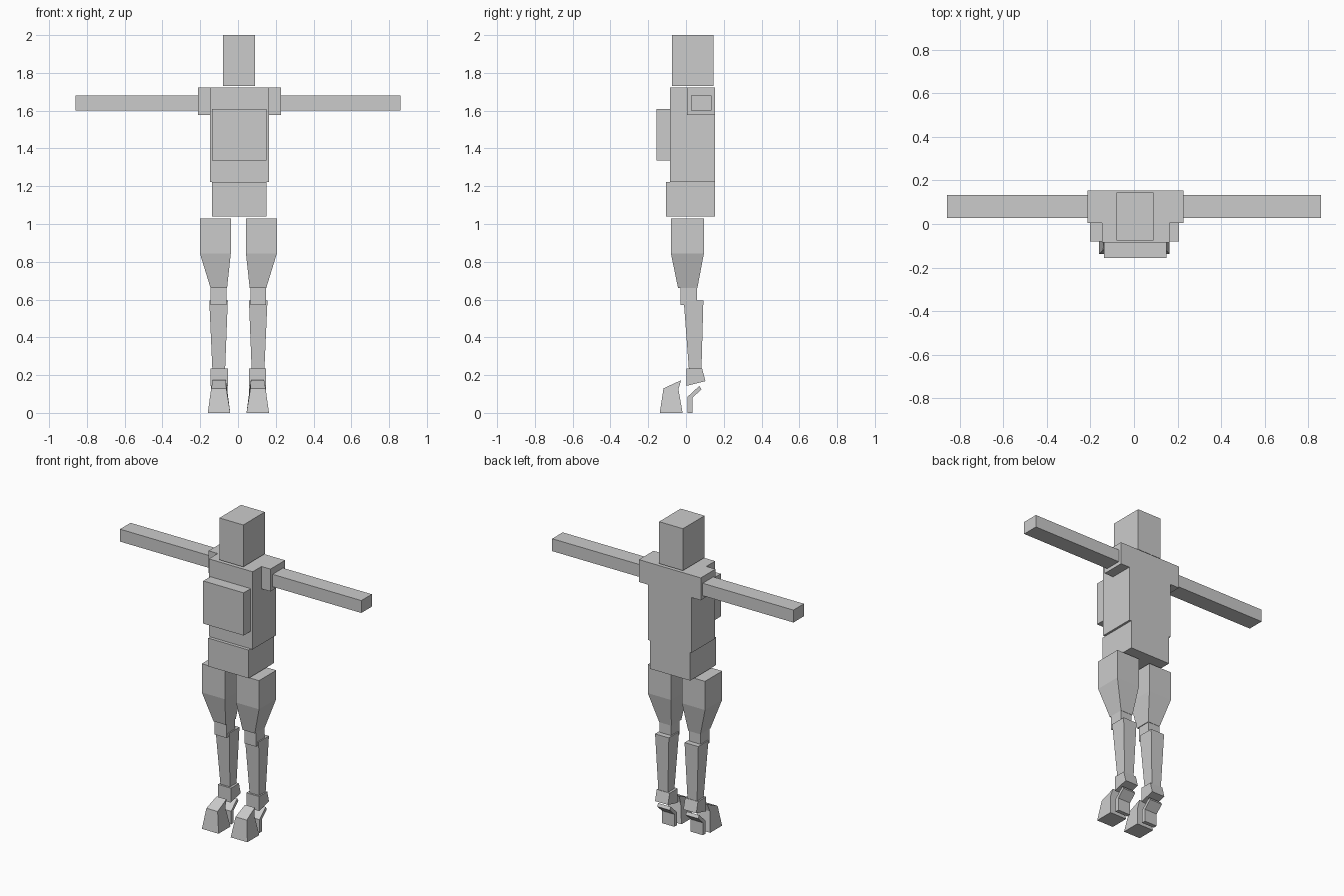
import bpy, bmesh

if "Cube" in bpy.data.objects:
    bpy.data.objects.remove(bpy.data.objects["Cube"])

LEG_AXIS = 0.002  # the legs mirror about this x


def finish(name, bm, mirrored):
    bmesh.ops.recalc_face_normals(bm, faces=bm.faces)
    mesh = bpy.data.meshes.new(name)
    bm.to_mesh(mesh)
    bm.free()
    ob = bpy.data.objects.new(name, mesh)
    bpy.context.collection.objects.link(ob)
    if mirrored:
        ob.location.x = LEG_AXIS
        ob.modifiers.new("Mirror", 'MIRROR').use_mirror_merge = False
    return ob


def loft(name, sections, mirrored=False):
    """Join loops of equal length into a closed solid."""
    bm = bmesh.new()
    rings = [[bm.verts.new(p) for p in s] for s in sections]
    n = len(rings[0])
    for a, b in zip(rings, rings[1:]):
        for i in range(n):
            j = (i + 1) % n
            bm.faces.new((a[i], a[j], b[j], b[i]))
    bm.faces.new(rings[0][::-1])
    bm.faces.new(rings[-1])
    return finish(name, bm, mirrored)


def rect(z, x0, x1, y0, y1):
    return [(x0, y0, z), (x1, y0, z), (x1, y1, z), (x0, y1, z)]


def box(name, x, y, z):
    return loft(name, [rect(h, *x, *y) for h in z])


def side_prism(name, profile):
    """Side profile points (y, z, x_inner, x_outer), built for both legs."""
    return loft(name, [[(p[k], p[0], p[1]) for p in profile] for k in (2, 3)], True)


# Head and body
box("head", (-0.08, 0.09), (-0.075, 0.145), (1.73, 2.0))
box("torso", (-0.148, 0.164), (-0.085, 0.154), (1.222, 1.722))
box("chest_plate", (-0.138, 0.15), (-0.157, -0.085), (1.335, 1.61))
box("pelvis", (-0.138, 0.15), (-0.106, 0.154), (1.04, 1.222))

# Shoulders and arms
for side, sx, inner in (("left", 0.228, 0.164), ("right", -0.213, -0.148)):
    end = 0.86 if sx > 0 else -0.86
    box(side + "_shoulder", sorted((inner, sx)), (0.005, 0.154), (1.578, 1.722))
    box(side + "_arm", sorted((sx, end)), (0.027, 0.134), (1.6, 1.68))

# Upper legs
loft("thighs", [rect(0.66, 0.06, 0.147, -0.042, 0.06),
                rect(0.845, 0.04, 0.204, -0.08, 0.095),
                rect(1.03, 0.04, 0.204, -0.08, 0.095)], True)
loft("knees", [rect(0.57, 0.064, 0.147, -0.03, 0.058),
               rect(0.66, 0.064, 0.147, -0.03, 0.058)], True)

# Lower legs
loft("shins", [rect(0.235, 0.07, 0.138, 0.015, 0.082),
               rect(0.595, 0.056, 0.154, -0.012, 0.092)], True)

# Ankles, heels and toes
side_prism("ankles", [(y, z, 0.055, 0.147) for y, z in
           ((0.003, 0.143), (0.103, 0.168), (0.085, 0.236), (0.003, 0.236))])
side_prism("heels", [(y, z, 0.057, 0.146) for y, z in
           ((0.008, 0), (0.034, 0), (0.034, 0.08), (0.082, 0.125), (0.071, 0.143), (0.008, 0.085))])
side_prism("toes", [(-0.139, 0, 0.043, 0.162), (-0.018, 0, 0.043, 0.162),
                    (-0.04, 0.125, 0.064, 0.144), (-0.026, 0.173, 0.066, 0.136),
                    (-0.119, 0.13, 0.064, 0.144)])
